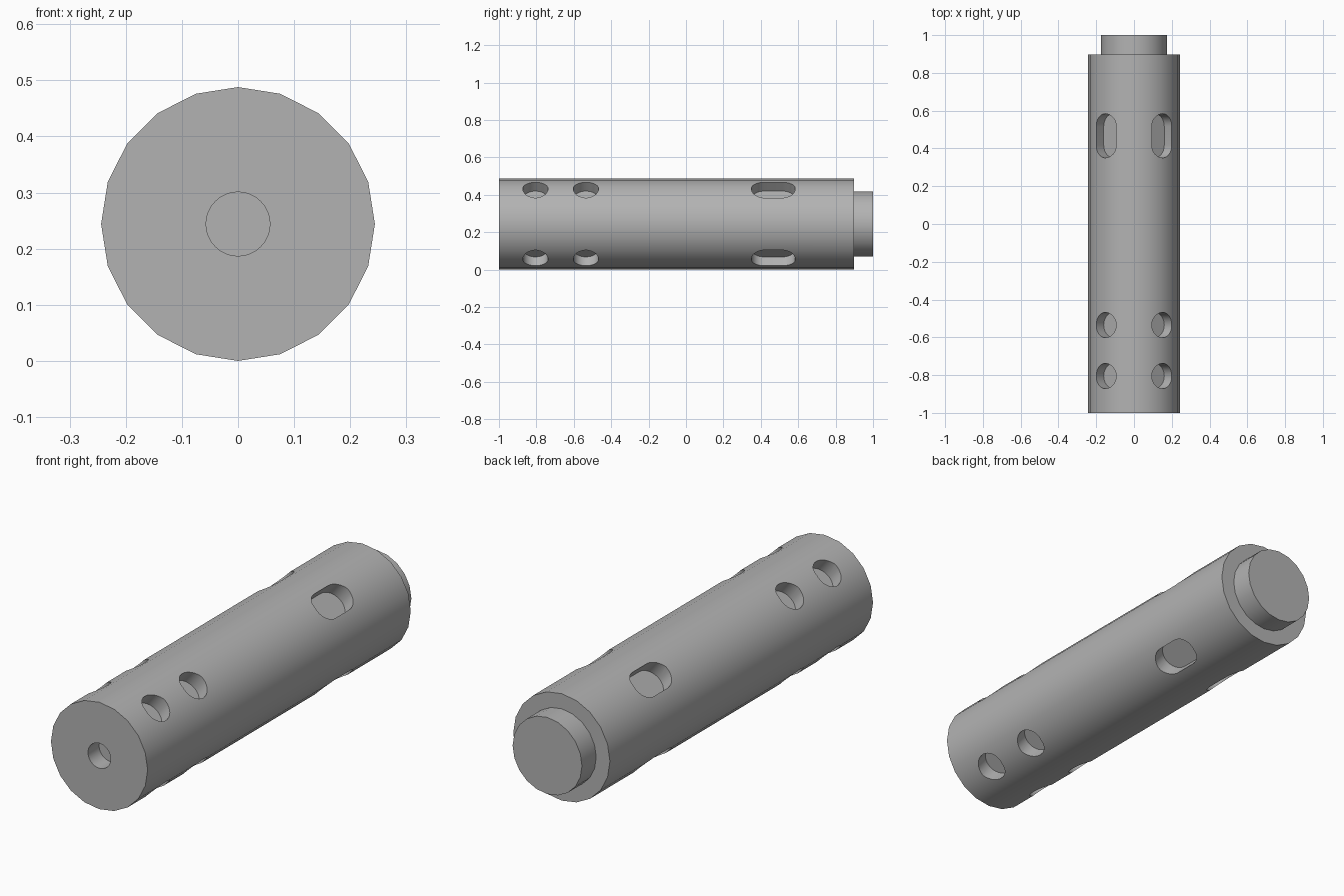
import bpy, bmesh
from math import sin, cos, pi, radians
from mathutils import Matrix, Vector

if "Cube" in bpy.data.objects:
    bpy.data.objects.remove(bpy.data.objects["Cube"])

R = 0.244           # body radius, also height of the axis
SIDES = 20


def make_object(name, bm):
    bmesh.ops.recalc_face_normals(bm, faces=bm.faces)
    mesh = bpy.data.meshes.new(name)
    bm.to_mesh(mesh)
    bm.free()
    ob = bpy.data.objects.new(name, mesh)
    bpy.context.collection.objects.link(ob)
    return ob


def lathe(name, profile):
    """Revolve (radius, y) points around the y axis."""
    bm = bmesh.new()
    rings = [[bm.verts.new((r * sin(2 * pi * i / SIDES), y, R + r * cos(2 * pi * i / SIDES)))
              for i in range(SIDES)] for r, y in profile]
    for a, b in zip(rings, rings[1:]):
        for i in range(SIDES):
            j = (i + 1) % SIDES
            bm.faces.new((a[i], a[j], b[j], b[i]))
    bm.faces.new(rings[0])
    bm.faces.new(rings[-1])
    return make_object(name, bm)


def add_pocket(bm, matrix, radius, half_len, z0, z1, n=16):
    """Round or slotted plug, long along local y, from z0 to z1."""
    pts = []
    for end in (1, -1):
        for i in range(n + (1 if half_len else 0)):
            a = pi * i / n + (0 if end > 0 else pi)
            pts.append((radius * cos(a), radius * sin(a) + end * half_len))
    low = [bm.verts.new(matrix @ Vector((x, y, z0))) for x, y in pts]
    high = [bm.verts.new(matrix @ Vector((x, y, z1))) for x, y in pts]
    bm.faces.new(low)
    bm.faces.new(high)
    for i in range(len(pts)):
        j = (i + 1) % len(pts)
        bm.faces.new((low[i], low[j], high[j], high[i]))


# Main shaft with the stepped boss on the back end
shaft = lathe("shaft", [(R, -1), (R, 0.897), (0.175, 0.897), (0.175, 1)])

# Four rows of side pockets: two round holes and one slot each
bm = bmesh.new()
for tilt in (39, 141, 219, 321):
    for y, half_len in ((-0.805, 0), (-0.535, 0), (0.467, 0.05)):
        m = Matrix.Translation((0, y, R)) @ Matrix.Rotation(radians(tilt), 4, 'Y')
        add_pocket(bm, m, 0.067, half_len, 0.172, 0.35)

# Centre hole in the front end
m = Matrix.Translation((0, 0, R)) @ Matrix.Rotation(radians(90), 4, 'X')
add_pocket(bm, m, 0.057, 0, 0.92, 1.2)
cutter = make_object("pocket_cutter", bm)

mod = shaft.modifiers.new("pockets", 'BOOLEAN')
mod.object = cutter
mod.operation = 'DIFFERENCE'
mod.solver = 'EXACT'

bpy.context.view_layer.objects.active = shaft
shaft.select_set(True)
bpy.ops.object.modifier_apply(modifier=mod.name)
bpy.data.objects.remove(cutter, do_unlink=True)
bpy.ops.object.shade_smooth_by_angle(angle=radians(30))

# Clean round shading on the outer wall, around the pockets
mesh = shaft.data
normals = [c.vector.copy() for c in mesh.corner_normals]


def radial(p):
    return Vector((p.x, 0, p.z - R))


for poly in mesh.polygons:
    points = [radial(mesh.vertices[v].co) for v in poly.vertices]
    if all(p.length > 0.22 and p.normalized().dot(poly.normal) > 0.95 for p in points):
        for loop, p in zip(poly.loop_indices, points):
            normals[loop] = p.normalized()
mesh.normals_split_custom_set(normals)

# Darker grey metal
grey = bpy.data.materials.new("dark_grey")
grey.diffuse_color = (0.45, 0.45, 0.45, 1)
grey.use_nodes = True
grey.node_tree.nodes["Principled BSDF"].inputs["Base Color"].default_value = grey.diffuse_color
mesh.materials.clear()
mesh.materials.append(grey)
